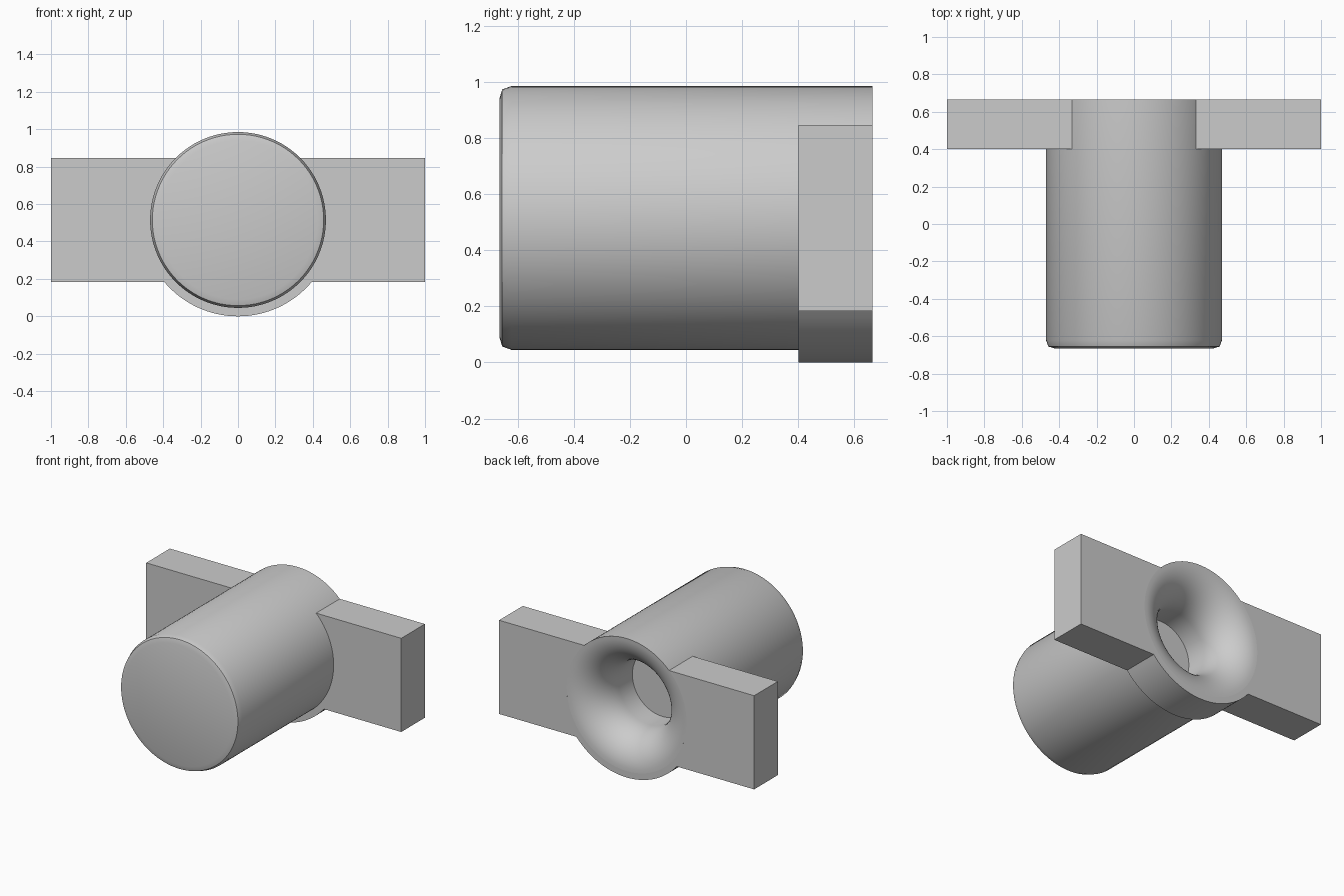
import bpy, bmesh
from math import sin, cos, pi, radians, asin

cube = bpy.data.objects.get("Cube")
if cube:
    bpy.data.objects.remove(cube, do_unlink=True)

AXIS_Z = 0.515       # height of the barrel axis
RADIUS = 0.47        # barrel radius
BACK, PLATE_FRONT = 0.665, 0.40
ARM_HALF = 0.332     # half height of the arms
FLANGE = 0.515       # radius of the lower flange
SEGMENTS = 96

grey = bpy.data.materials.new("plain_grey")
grey.use_nodes = True
grey.diffuse_color = (0.6, 0.6, 0.6, 1)
grey.node_tree.nodes["Principled BSDF"].inputs["Base Color"].default_value = grey.diffuse_color


def finish(bm, name):
    bmesh.ops.recalc_face_normals(bm, faces=bm.faces)
    mesh = bpy.data.meshes.new(name)
    bm.to_mesh(mesh)
    bm.free()
    mesh.materials.append(grey)
    obj = bpy.data.objects.new(name, mesh)
    bpy.context.collection.objects.link(obj)
    bpy.ops.object.select_all(action='DESELECT')
    obj.select_set(True)
    bpy.context.view_layer.objects.active = obj
    bpy.ops.object.shade_smooth_by_angle(angle=radians(30))
    return obj


# Barrel: revolved profile with rounded front rim, flared mouth and blind hole
hole, flare_depth, hole_depth = 0.235, 0.25, 0.40
profile = [(0, -BACK), (0.425, -BACK), (0.458, -0.655), (RADIUS, -0.622)]
for i in range(17):
    a = pi / 2 * i / 16
    profile.append((RADIUS - (RADIUS - hole) * sin(a),
                    BACK - flare_depth * (1 - cos(a))))
profile += [(hole, BACK - hole_depth), (0, BACK - hole_depth)]

bm = bmesh.new()
verts = [bm.verts.new((r, y, AXIS_Z)) for r, y in profile]
edges = [bm.edges.new(pair) for pair in zip(verts, verts[1:])]
bmesh.ops.spin(bm, geom=verts + edges, cent=(0, 0, AXIS_Z), axis=(0, 1, 0),
               angle=2 * pi, steps=SEGMENTS)
bmesh.ops.remove_doubles(bm, verts=bm.verts, dist=0.0001)
finish(bm, "barrel")


# Back plate: one arm with half of the lower flange, mirrored across x
def arc(radius, start, end, steps):
    return [(radius * cos(start + (end - start) * i / steps),
             AXIS_Z + radius * sin(start + (end - start) * i / steps))
            for i in range(steps + 1)]


outline = arc(RADIUS, -pi / 2, asin(ARM_HALF / RADIUS), 36)
outline += [(1, AXIS_Z + ARM_HALF), (1, AXIS_Z - ARM_HALF)]
outline += arc(FLANGE, -asin(ARM_HALF / FLANGE), -pi / 2, 16)

bm = bmesh.new()
face = bm.faces.new([bm.verts.new((x, PLATE_FRONT, z)) for x, z in outline])
extruded = bmesh.ops.extrude_face_region(bm, geom=[face])["geom"]
bmesh.ops.translate(bm, vec=(0, BACK - PLATE_FRONT, 0),
                    verts=[v for v in extruded if isinstance(v, bmesh.types.BMVert)])
# Drop the faces hidden inside the joint: the seam and the barrel contact
hidden = [f for f in bm.faces if all(abs(v.co.x) < 0.001 for v in f.verts)]
hidden += [f for f in bm.faces if len(f.verts) == 4 and all(
    abs(v.co.x ** 2 + (v.co.z - AXIS_Z) ** 2 - RADIUS ** 2) < 0.001 for v in f.verts)]
bmesh.ops.delete(bm, geom=list(set(hidden)), context='FACES')
plate = finish(bm, "arms_and_flange")
mirror = plate.modifiers.new("mirror", 'MIRROR')
mirror.use_axis[0] = True
